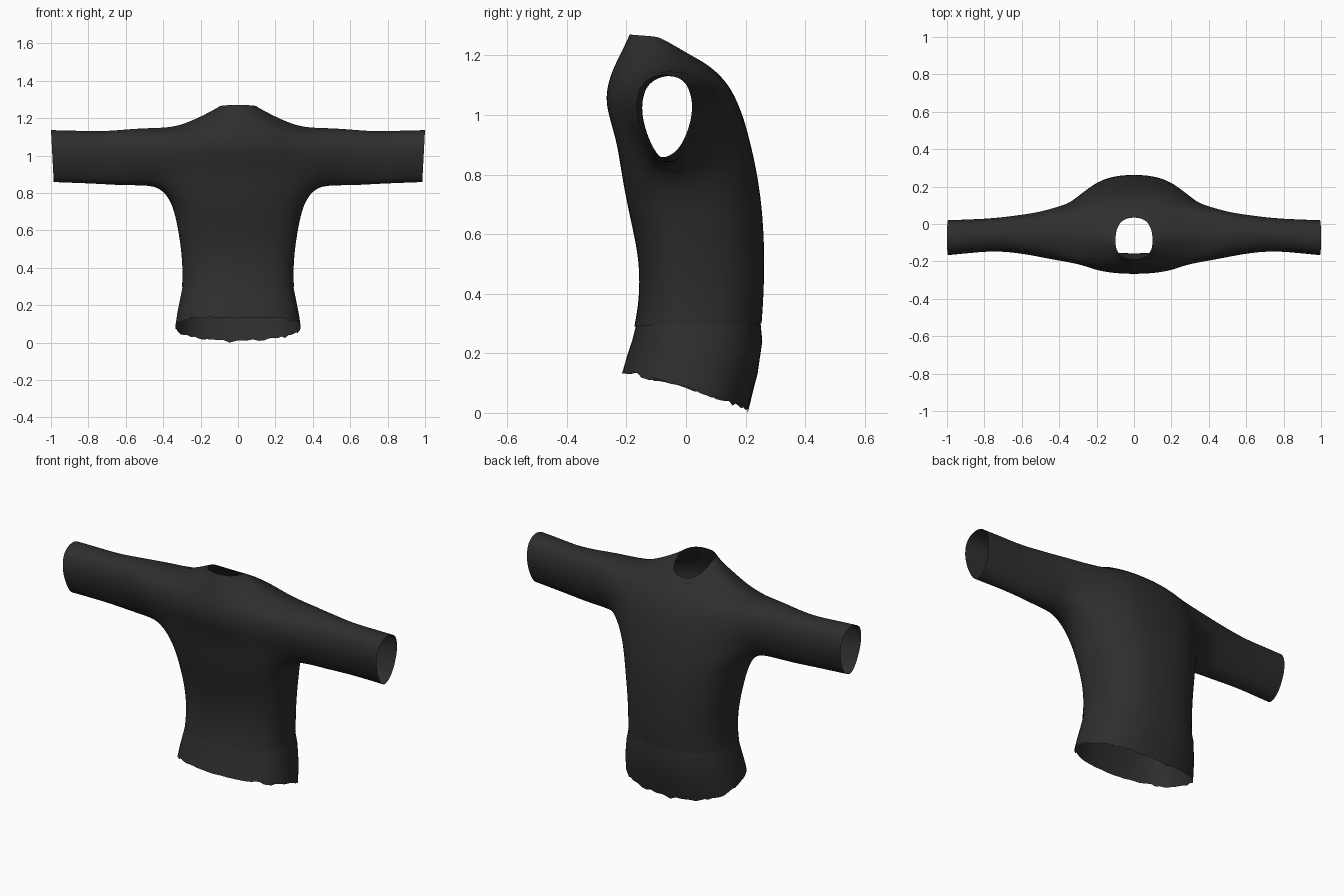
import bpy, bmesh, math, random

random.seed(4)
cube = bpy.data.objects.get("Cube")
if cube:
    bpy.data.objects.remove(cube)

fabric = bpy.data.materials.new("black_fabric")
fabric.use_nodes = True
colour = (0.027, 0.027, 0.027, 1)
fabric.diffuse_color = colour
bsdf = fabric.node_tree.nodes["Principled BSDF"]
bsdf.inputs["Base Color"].default_value = colour
bsdf.inputs["Roughness"].default_value = 0.9


def spow(v, p):
    return math.copysign(abs(v) ** p, v)


def ring(bm, n, w, mid, back, chest, z_side, z_back, z_chest, p=0.82, jag=0.0):
    """Horizontal loop; back is the -y end, chest the +y end."""
    loop = []
    for i in range(n):
        t = 2 * math.pi * i / n
        c = spow(math.cos(t), p)
        end, z_end = (chest, z_chest) if c > 0 else (back, z_back)
        z = z_side + (z_end - z_side) * abs(c)
        z += random.uniform(0, jag)
        loop.append(bm.verts.new((w * spow(math.sin(t), p), mid + (end - mid) * abs(c), z)))
    return loop


def bridge(bm, a, b):
    n = len(a)
    for i in range(n):
        j = (i + 1) % n
        bm.faces.new((a[i], a[j], b[j], b[i]))


def finish(bm, name, levels):
    bmesh.ops.recalc_face_normals(bm, faces=bm.faces)
    mesh = bpy.data.meshes.new(name)
    bm.to_mesh(mesh)
    bm.free()
    mesh.materials.append(fabric)
    obj = bpy.data.objects.new(name, mesh)
    bpy.context.collection.objects.link(obj)
    for poly in mesh.polygons:
        poly.use_smooth = True
    if levels:
        sub = obj.modifiers.new("smooth", "SUBSURF")
        sub.levels = sub.render_levels = levels
    return obj


# Shirt body: width, side y, back y, chest y, side z, back z, chest z
N = 24
body = [
    (.302, 0, -.175, .256, .297, .29, .30),
    (.298, 0, -.158, .262, .38, .38, .38),
    (.306, -.01, -.157, .266, .50, .50, .50),
    (.324, -.02, -.178, .263, .61, .61, .61),
    (.343, -.03, -.203, .254, .70, .72, .72),
    (.375, -.05, -.220, .238, .775, .82, .82),
    (.385, -.06, -.232, .220, .87, .90, .90),
    (.385, -.06, -.255, .199, .96, .98, .98),
    (.380, -.06, -.271, .176, .105 + .95, 1.04, 1.04),
    (.330, -.06, -.266, .146, 1.16, 1.10, 1.10),
    (.220, -.07, -.242, .100, 1.203, 1.165, 1.148),
    (.135, -.08, -.215, .062, 1.248, 1.215, 1.175),
    (.100, -.09, -.190, .035, 1.262, 1.27, 1.19),
]
ARM_LOW, ARM_HIGH, HALF = 5, 9, 3
bm = bmesh.new()
loops = [ring(bm, N, *row) for row in body]
for r in range(len(loops) - 1):
    for i in range(N):
        # Leave the two armholes open
        hole = any(s - HALF <= i < s + HALF for s in (N // 4, 3 * N // 4))
        if hole and ARM_LOW <= r < ARM_HIGH:
            continue
        j = (i + 1) % N
        bm.faces.new((loops[r][i], loops[r][j], loops[r + 1][j], loops[r + 1][i]))

# Sleeves: x, low z, high z, low y, high y
sleeve = [
    (.43, .832, 1.152, -.190, .085),
    (.52, .838, 1.150, -.172, .060),
    (.63, .838, 1.141, -.153, .045),
    (.75, .846, 1.132, -.143, .030),
    (.88, .851, 1.138, -.155, .024),
    (1.0, .855, 1.140, -.166, .020),
]
for side, centre in ((1, N // 4), (-1, 3 * N // 4)):
    lo, hi = centre - HALF, centre + HALF
    edge = [loops[ARM_LOW][i] for i in range(lo, hi)]
    edge += [loops[r][hi] for r in range(ARM_LOW, ARM_HIGH)]
    edge += [loops[ARM_HIGH][i] for i in range(hi, lo, -1)]
    edge += [loops[r][lo] for r in range(ARM_HIGH, ARM_LOW, -1)]
    angles = [math.atan2((v.co.z - .98) / .18, (v.co.y + .05) / .17) for v in edge]
    previous = edge
    for x, z0, z1, y0, y1 in sleeve:
        new = []
        for a in angles:
            # Egg-shaped section, narrower underneath
            y = (y0 + y1) / 2 + (y1 - y0) / 2 * math.cos(a) * (1 + .25 * math.sin(a))
            z = (z0 + z1) / 2 + (z1 - z0) / 2 * math.sin(a)
            cuff = -.015 * (1 - math.sin(a)) / 2 if x == 1 else 0
            new.append(bm.verts.new((side * (x + cuff), y, z)))
        bridge(bm, previous, new)
        previous = new
finish(bm, "shirt_body", 2)

# Flared lower band with a ragged bottom edge
M = 72
bm = bmesh.new()
hem = [
    ring(bm, M, .296, 0, -.168, .250, .30, .292, .305),
    ring(bm, M, .310, 0, -.180, .256, .23, .245, .24),
    ring(bm, M, .325, 0, -.198, .240, .155, .19, .13),
    ring(bm, M, .335, 0, -.215, .208, .082, .13, .005, jag=.012),
]
lowest = min(hem[-1], key=lambda v: v.co.z)
lowest.co.z = 0
for v in hem[-1]:
    # Cut the back edge level, with a step at each side
    if v.co.y < -.155:
        v.co.z = .13 + random.uniform(0, .006)
for a, b in zip(hem, hem[1:]):
    bridge(bm, a, b)
finish(bm, "hem_band", 0)
